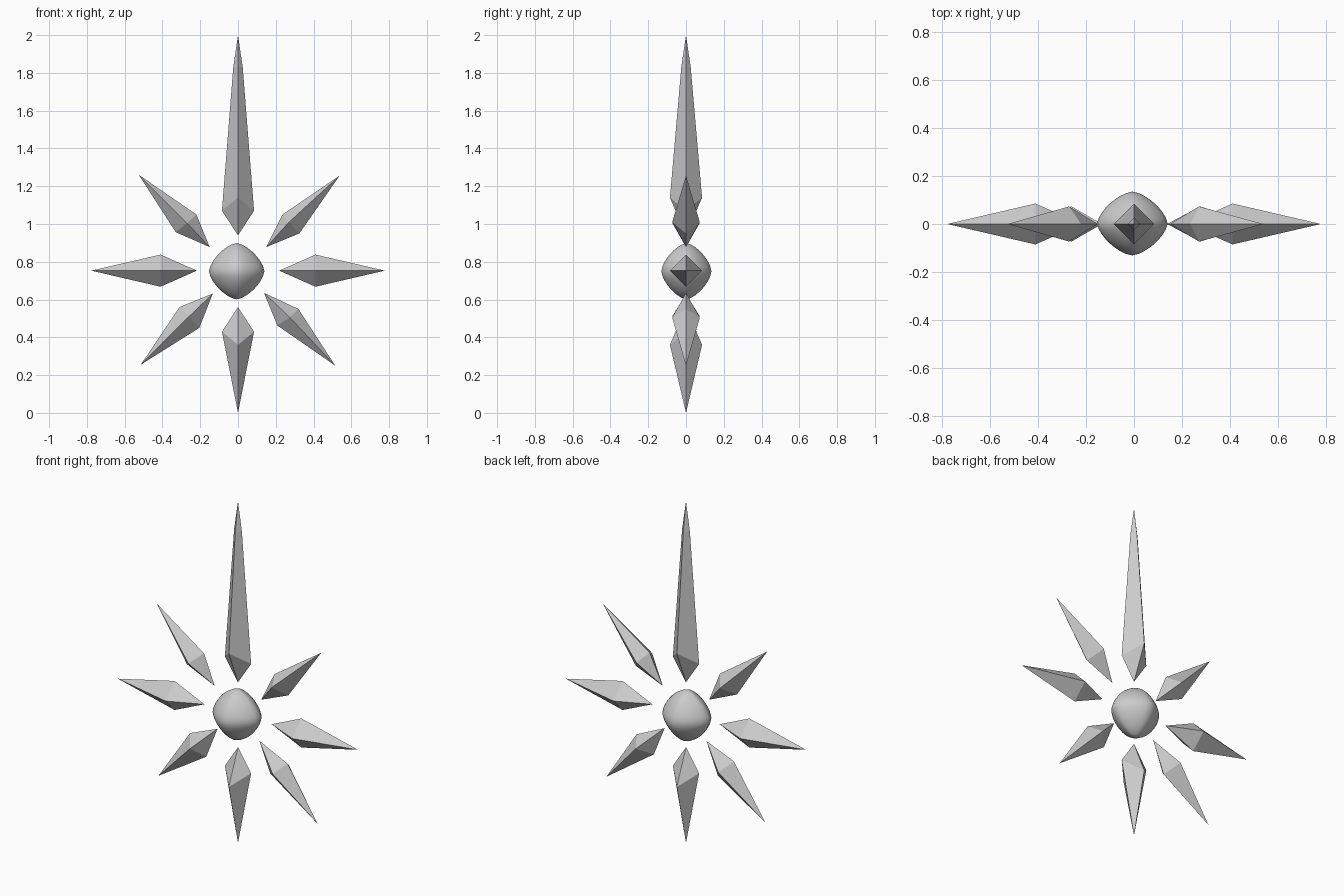
import bpy, bmesh
from mathutils import Vector

if "Cube" in bpy.data.objects:
    bpy.data.objects.remove(bpy.data.objects["Cube"])


def spike(name, inner, tip, side_a, side_b, front, depth, collar=0.0):
    """Four-sided crystal; points are (x, z), front/back ridge points sit at +-depth.
    collar > 0 adds a small second ring just before the tip."""
    bm = bmesh.new()

    def p(q, y=0.0):
        return Vector((q[0], y, q[1]))

    tip_co = p(tip)
    ring_co = [p(side_a), p(front, -depth), p(side_b), p(front, depth)]
    base = bm.verts.new(p(inner))
    end = bm.verts.new(tip_co)
    ring = [bm.verts.new(c) for c in ring_co]
    last = ring
    if collar:
        last = []
        for c in ring_co:
            s = (c - p(inner))
            s.z = 0
            last.append(bm.verts.new(Vector((0, 0, tip_co.z - 0.17)) + s.normalized() * collar))
    for i in range(4):
        j = (i + 1) % 4
        bm.faces.new((base, ring[i], ring[j]))
        if collar:
            bm.faces.new((ring[i], last[i], last[j], ring[j]))
        bm.faces.new((end, last[j], last[i]))
    bmesh.ops.recalc_face_normals(bm, faces=bm.faces)
    me = bpy.data.meshes.new(name)
    bm.to_mesh(me)
    bm.free()
    bpy.context.collection.objects.link(bpy.data.objects.new(name, me))


# Vertical spikes
spike("top_spike", (0, 0.94), (0, 2.0), (-0.085, 1.07), (0.085, 1.07), (0, 1.14), 0.085, 0.025)
spike("bottom_spike", (0, 0.56), (0, 0.0), (-0.085, 0.43), (0.085, 0.43), (0, 0.36), 0.085)

# Horizontal spikes
for s, side in ((-1, "left"), (1, "right")):
    spike(side + "_spike", (s * 0.218, 0.753), (s * 0.777, 0.753),
          (s * 0.41, 0.838), (s * 0.41, 0.668), (s * 0.41, 0.753), 0.085)

# Diagonal spikes
spike("upper_right_spike", (0.15, 0.878), (0.538, 1.256), (0.235, 1.05), (0.325, 0.95), (0.27, 1.01), 0.073)
spike("upper_left_spike", (-0.15, 0.878), (-0.525, 1.26), (-0.22, 1.05), (-0.33, 0.957), (-0.27, 1.005), 0.073)
spike("lower_right_spike", (0.138, 0.635), (0.515, 0.25), (0.32, 0.55), (0.208, 0.463), (0.275, 0.505), 0.073)
spike("lower_left_spike", (-0.133, 0.632), (-0.515, 0.255), (-0.31, 0.56), (-0.205, 0.45), (-0.26, 0.51), 0.073)

# Centre gem: sphere pulled towards a rounded octahedron
bpy.ops.mesh.primitive_uv_sphere_add(segments=32, ring_count=16, radius=1, location=(-0.007, 0.002, 0.75))
core = bpy.context.object
core.name = "centre_gem"
power = 1.5
for v in core.data.vertices:
    d = sum(abs(c) ** power for c in v.co) ** (1 / power)
    u = v.co / d
    v.co = (u.x * 0.147, u.y * 0.133, u.z * 0.149)
bpy.ops.object.shade_smooth()
